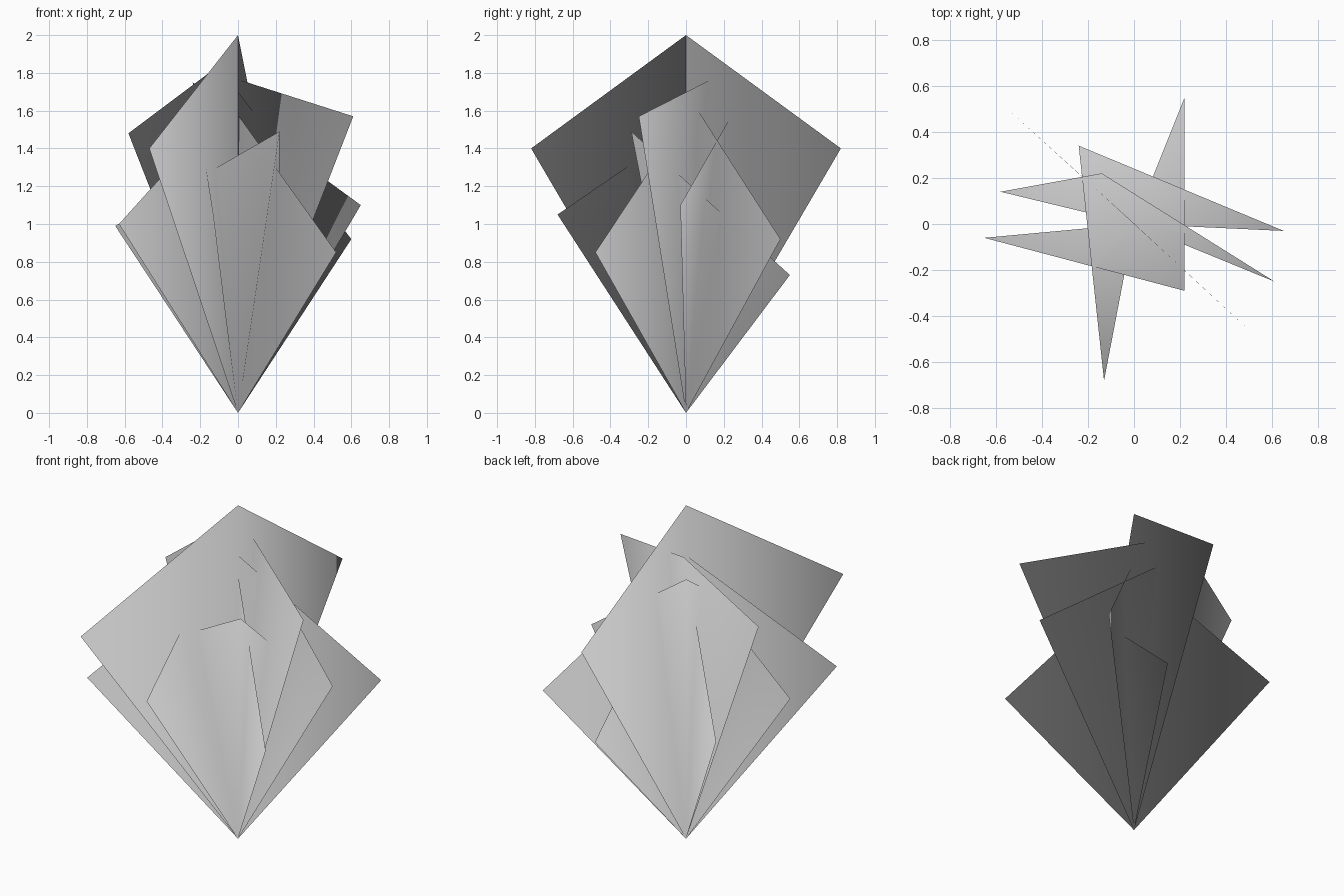
import bpy
from mathutils import Vector

cube = bpy.data.objects.get("Cube")
if cube:
    bpy.data.objects.remove(cube, do_unlink=True)

# One plain grey for every leaf
grey = bpy.data.materials.new("leaf_grey")
grey.use_nodes = True
colour = (0.6, 0.6, 0.6, 1)
grey.diffuse_color = colour
grey.node_tree.nodes["Principled BSDF"].inputs["Base Color"].default_value = colour


def leaf(name, side_a, tip, side_b):
    """Thin kite folded along the rib from the shared root to the tip."""
    points = [(0, 0, 0), side_a, tip, side_b]
    mesh = bpy.data.meshes.new(name)
    mesh.from_pydata(points, [], [(0, 1, 2), (0, 2, 3)])
    mesh.materials.append(grey)
    for face in mesh.polygons:
        face.use_smooth = True
    # Soft foliage shading: normals point up and lean outwards
    normals = [Vector((x, y, 1.2)).normalized() for x, y, z in points]
    mesh.normals_split_custom_set_from_vertices(normals)
    obj = bpy.data.objects.new(name, mesh)
    bpy.context.collection.objects.link(obj)
    return obj


# Upright leaves crossing at the middle
leaf("tall_leaf", (-0.47, -0.82, 1.4), (0, 0, 2), (0.12, 0.82, 1.4))
leaf("upright_leaf", (-0.63, -0.53, 1.0), (0, 0, 1.7), (0.6, 0.5, 0.92))
leaf("short_leaf", (0.52, -0.48, 0.85), (-0.03, 0.03, 1.62), (-0.55, 0.5, 0.92))

# Leaning leaves
leaf("back_leaning_leaf", (0.61, -0.25, 1.57), (-0.14, 0.22, 1.81), (-0.58, 0.14, 1.48))
leaf("side_leaning_leaf", (0.65, -0.03, 1.1), (-0.24, 0.34, 1.75), (-0.13, -0.68, 1.05))
leaf("front_leaning_leaf", (-0.65, -0.06, 0.99), (0.22, -0.29, 1.49), (0.22, 0.55, 0.73))
